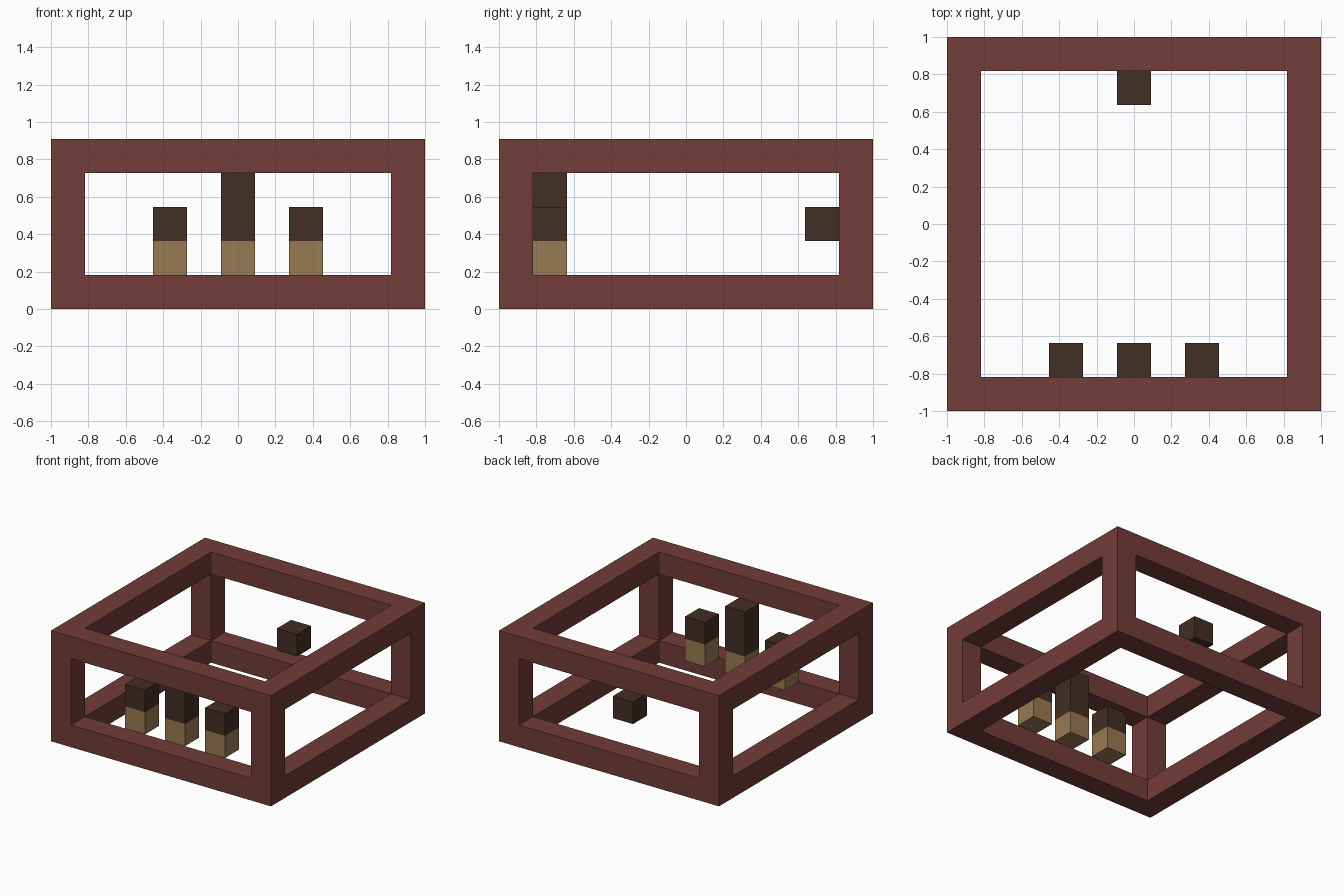
import bpy
import bmesh
from itertools import product
from mathutils import Vector

cube = bpy.data.objects.get("Cube")
if cube:
    bpy.data.objects.remove(cube, do_unlink=True)

U = 2 / 11  # thickness of a beam and edge of a block


def material(name, rgb):
    linear = [((c / 255 + 0.055) / 1.055) ** 2.4 for c in rgb]
    mat = bpy.data.materials.new(name)
    mat.use_nodes = True
    mat.diffuse_color = (*linear, 1)
    mat.node_tree.nodes["Principled BSDF"].inputs["Base Color"].default_value = (*linear, 1)
    return mat


red_brown = material("red brown", (114, 60, 56))
dark_brown = material("dark brown", (67, 46, 37))
tan = material("tan", (153, 122, 82))


def finish(name, bm, mat):
    mesh = bpy.data.meshes.new(name)
    bm.to_mesh(mesh)
    bm.free()
    mesh.materials.append(mat)
    obj = bpy.data.objects.new(name, mesh)
    bpy.context.collection.objects.link(obj)


def block(name, mat, x, y, low, high):
    """Square block, measured in units of U."""
    bm = bmesh.new()
    bmesh.ops.create_cube(bm, size=U)
    for v in bm.verts:
        v.co.x += x * U
        v.co.y += y * U
        v.co.z = (high if v.co.z > 0 else low) * U
    finish(name, bm, mat)


def box_frame(name, mat, stops):
    """One closed shell of beams along the twelve edges of a box."""
    def solid(cell):
        return all(0 <= i <= 2 for i in cell) and sum(i != 1 for i in cell) >= 2

    bm = bmesh.new()
    for cell in filter(solid, product(range(3), repeat=3)):
        for axis, side in product(range(3), (0, 1)):
            beyond = list(cell)
            beyond[axis] += 2 * side - 1
            if solid(beyond):
                continue
            # Outer skin only, wound to face outward
            a, b = (axis + 1) % 3, (axis + 2) % 3
            ring = [(0, 0), (1, 0), (1, 1), (0, 1)]
            verts = []
            for da, db in (ring if side else ring[::-1]):
                corner = list(cell)
                corner[axis] += side
                corner[a] += da
                corner[b] += db
                verts.append(bm.verts.new(Vector(stops[k][corner[k]] for k in range(3))))
            bm.faces.new(verts)
    bmesh.ops.remove_doubles(bm, verts=bm.verts, dist=0.0001)
    finish(name, bm, mat)


# Outer frame
span = (-1, U - 1, 1 - U, 1)
box_frame("outer_frame", red_brown, (span, span, (0, U, 4 * U, 5 * U)))

# Front posts: pale foot with a dark top, the middle one taller
for label, x, top in (("right", -2, 3), ("middle", 0, 4), ("left", 2, 3)):
    block(label + "_post_foot", tan, x, -4, 1, 2)
    block(label + "_post_top", dark_brown, x, -4, 2, top)

# Single block at the back
block("back_block", dark_brown, 0, 4, 2, 3)
